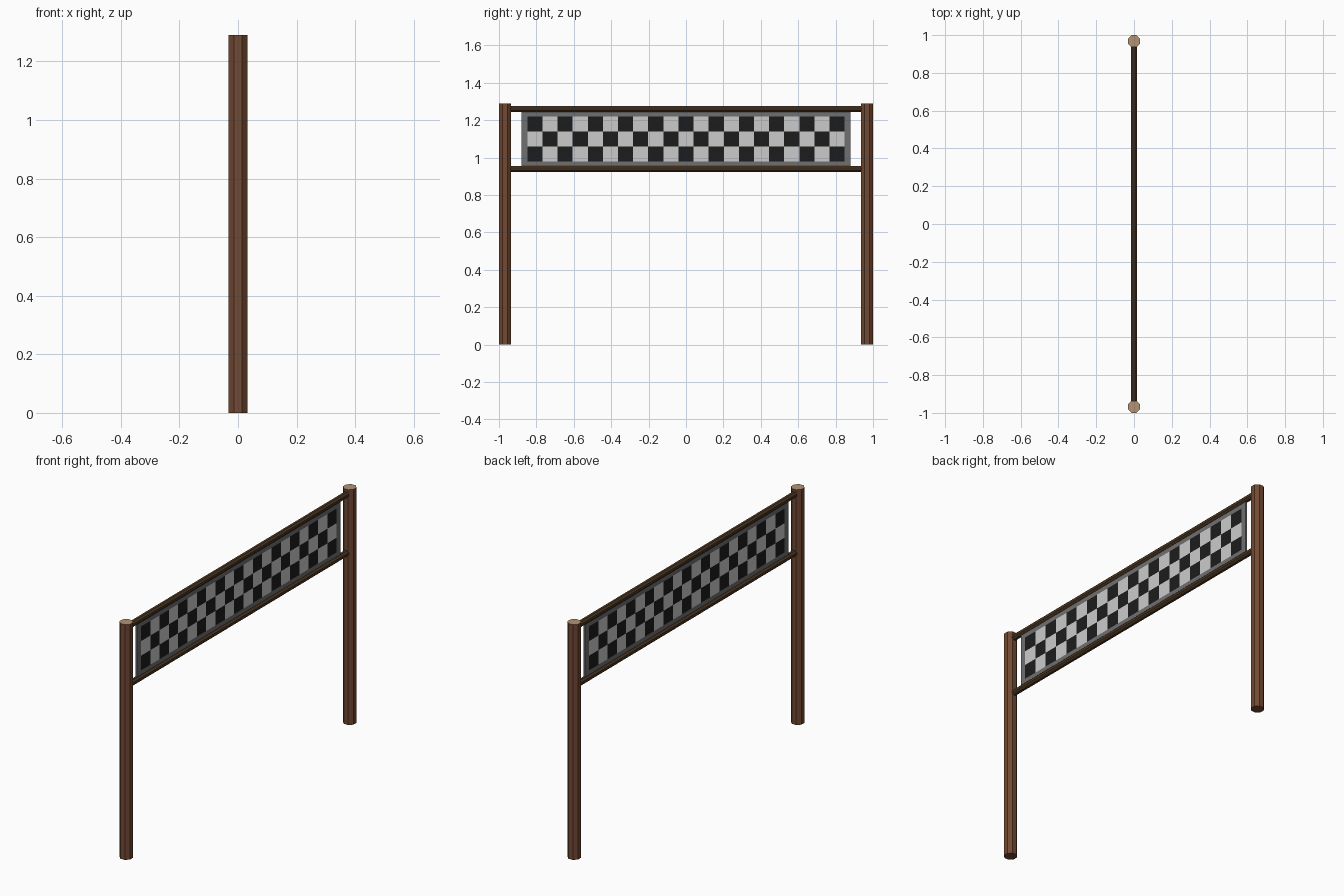
import bpy, bmesh, math
from mathutils import Matrix

if "Cube" in bpy.data.objects:
    bpy.data.objects.remove(bpy.data.objects["Cube"])


def material(name, r, g, b):
    m = bpy.data.materials.new(name)
    m.diffuse_color = (r, g, b, 1)
    m.use_nodes = True
    m.node_tree.nodes["Principled BSDF"].inputs["Base Color"].default_value = m.diffuse_color
    return m


bark = material("bark", 0.17, 0.068, 0.033)
cut_wood = material("cut wood", 0.45, 0.29, 0.17)
dark_wood = material("dark wood", 0.075, 0.04, 0.017)
border = material("border grey", 0.16, 0.16, 0.165)
white = material("check white", 0.6, 0.6, 0.6)
black = material("check black", 0.012, 0.012, 0.012)


def add_object(name, bm, mats):
    me = bpy.data.meshes.new(name)
    bm.to_mesh(me)
    bm.free()
    for m in mats:
        me.materials.append(m)
    ob = bpy.data.objects.new(name, me)
    bpy.context.collection.objects.link(ob)
    return ob


def octagon_bar(name, apothem, length, matrix, mats):
    # Eight-sided bar along local z, flats facing the axes
    bm = bmesh.new()
    r = apothem / math.cos(math.pi / 8)
    bmesh.ops.create_cone(bm, cap_ends=True, segments=8, radius1=r, radius2=r, depth=length,
                          matrix=matrix @ Matrix.Rotation(math.pi / 8, 4, 'Z'))
    bm.normal_update()
    if len(mats) > 1:
        for f in bm.faces:
            f.material_index = int(f.normal.z > 0.9)
    return add_object(name, bm, mats)


# Posts with pale sawn tops
H = 1.29
for side, y in (("left", -0.968), ("right", 0.968)):
    octagon_bar(side + "_post", 0.032, H, Matrix.Translation((0, y, H / 2)), [bark, cut_wood])

# Horizontal rails running into the posts
for level, z in (("upper", 1.26), ("lower", 0.939)):
    octagon_bar(level + "_rail", 0.0155, 1.9,
                Matrix.Translation((0, 0, z)) @ Matrix.Rotation(math.pi / 2, 4, 'X'), [dark_wood])

# Chequered banner: 21 x 3 checks inside a grey border
COLS, ROWS = 21, 3
ys = [-0.88] + [-0.848 + 1.696 * i / COLS for i in range(COLS + 1)] + [0.88]
zs = [0.952] + [0.979 + 0.24 * j / ROWS for j in range(ROWS + 1)] + [1.247]
bm = bmesh.new()
grid = [[bm.verts.new((0, y, z)) for z in zs] for y in ys]
for i in range(len(ys) - 1):
    for j in range(len(zs) - 1):
        f = bm.faces.new((grid[i][j], grid[i + 1][j], grid[i + 1][j + 1], grid[i][j + 1]))
        if 1 <= i <= COLS and 1 <= j <= ROWS:
            f.material_index = 2 if (i + j) % 2 == 0 else 1
banner = add_object("chequered_banner", bm, [border, white, black])
thick = banner.modifiers.new("thickness", 'SOLIDIFY')
thick.thickness = 0.01
thick.offset = 0
